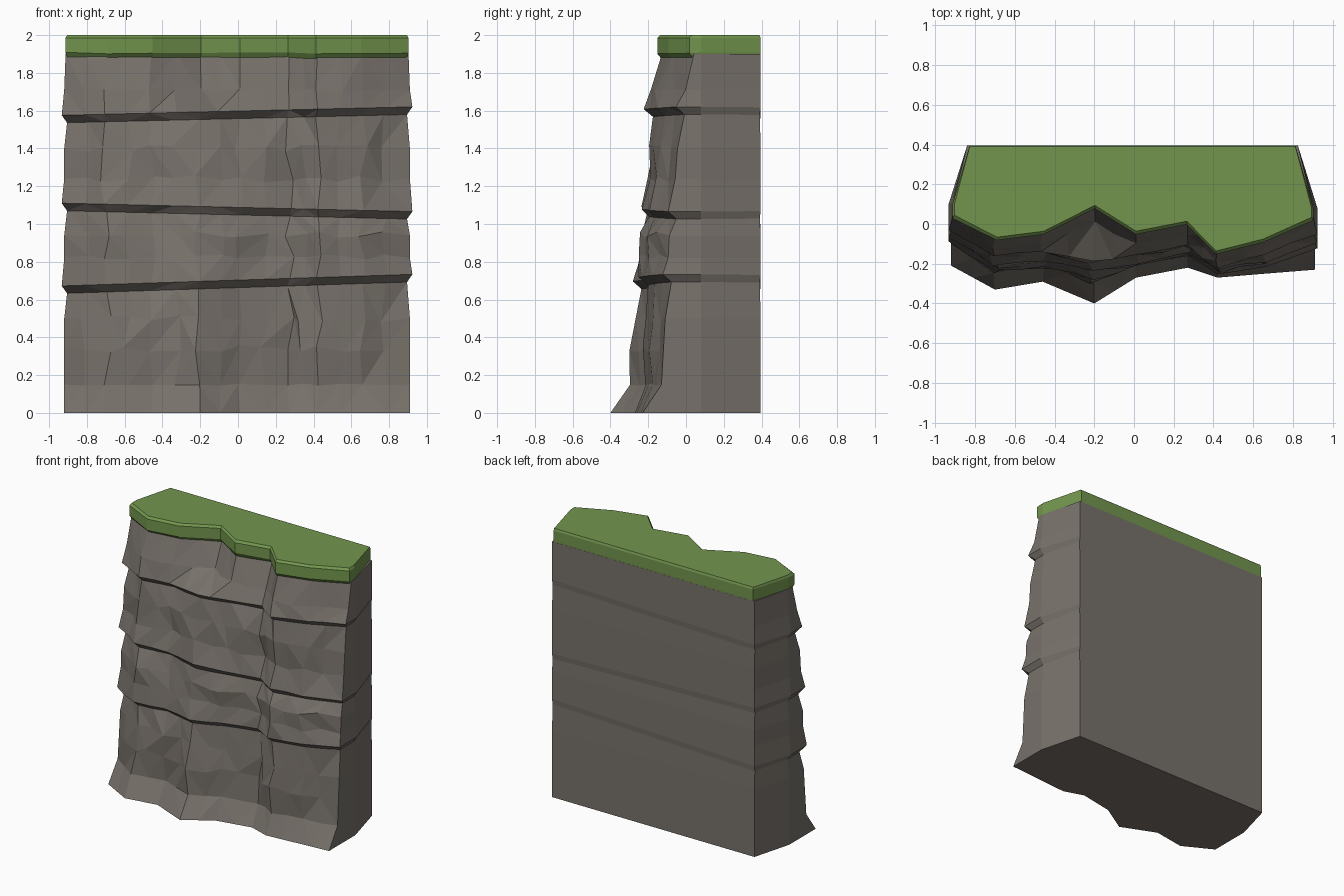
import bpy, bmesh, random
from mathutils import Vector

random.seed(4)
if "Cube" in bpy.data.objects:
    bpy.data.objects.remove(bpy.data.objects["Cube"])


def material(name, rgb):
    m = bpy.data.materials.new(name)
    m.use_nodes = True
    m.diffuse_color = (*rgb, 1)
    m.node_tree.nodes["Principled BSDF"].inputs["Base Color"].default_value = (*rgb, 1)
    return m


ROCK = material("grey_brown_rock", (0.185, 0.165, 0.145))
GRASS = material("grass_green", (0.17, 0.30, 0.075))

BACK = 0.395
COLUMNS = [-92, -70, -46, -20, 1, 27, 42, 66, 91]

# Cliff face depth (hundredths) per column, keyed by height
DEPTHS = {
    0.00: [-21, -33, -29, -40, -27, -22, -27, -25, -23],
    0.15: [-10, -25, -20, -30, -20, -14, -22, -18, -13],
    0.50: [-7, -21, -21, -27, -18, -15, -22, -19, -11],
    0.92: [-6, -22, -17, -25, -21, -13, -25, -19, -9],
    1.20: [-4, -17, -15, -20, -17, -11, -18, -15, -6],
    1.60: [-1, -14, -12, -17, -13, -9, -20, -13, -3],
    1.72: [1, -13, -10, 2, -10, -6, -19, -12, 0],
    1.90: [4, -7, -4, 9, -4, 1, -14, -8, 3],
}


def depth(column, z):
    keys = sorted(DEPTHS)
    for low, high in zip(keys, keys[1:]):
        if z <= high:
            t = (z - low) / (high - low)
            return (DEPTHS[low][column] * (1 - t) + DEPTHS[high][column] * t) / 100
    return DEPTHS[keys[-1]][column] / 100


def ring(z, tilt=0, push=0, rough=0, back=BACK, midpoints=True):
    """Closed outline at one height: side, front columns, side, back."""
    front = [Vector((x / 100, depth(i, z) - push, z)) for i, x in enumerate(COLUMNS)]
    front[0].x -= push * 0.6
    front[-1].x += push * 0.6
    pts = []
    for i, p in enumerate(front):
        pts.append(p)
        if midpoints and i < len(front) - 1:
            pts.append((p + front[i + 1]) / 2)
    for p in pts[1:-1]:
        p.x += random.uniform(-1.6, 1.6) * rough
        p.y += random.uniform(-1, 1) * rough
        p.z += random.uniform(-1, 1) * rough * (tilt == 0)
    side = 0.91 + push * 0.6
    pts = ([Vector((-0.84, back, z)), Vector((-side - 0.01, 0.10, z))] + pts
           + [Vector((side, 0.08, z)), Vector((0.825, back, z))])
    for p in pts:
        p.z += tilt * p.x
    return pts


def loft(name, rings, mat, scatter=False):
    bm = bmesh.new()
    loops = [[bm.verts.new(p) for p in r] for r in rings]
    n = len(loops[0])
    for a, b in zip(loops, loops[1:]):
        for i in range(n):
            j = (i + 1) % n
            if scatter and 0 < i < n - 2:
                # Irregular triangle facets on the weathered face
                if random.random() < 0.5:
                    bm.faces.new((a[i], a[j], b[j]))
                    bm.faces.new((a[i], b[j], b[i]))
                else:
                    bm.faces.new((a[i], a[j], b[i]))
                    bm.faces.new((a[j], b[j], b[i]))
            else:
                bm.faces.new((a[i], a[j], b[j], b[i]))
    bm.faces.new(loops[0])
    bm.faces.new(loops[-1])
    bmesh.ops.recalc_face_normals(bm, faces=bm.faces)
    mesh = bpy.data.meshes.new(name)
    bm.to_mesh(mesh)
    bm.free()
    mesh.materials.append(mat)
    obj = bpy.data.objects.new(name, mesh)
    bpy.context.collection.objects.link(obj)
    return obj


# Rock cliff: weathered layers, each overhanging the one below
def ledge(z, tilt):
    return [ring(z - 0.022, tilt, -0.025, 0.006, BACK - 0.004),
            ring(z + 0.018, tilt, 0.022, 0.008)]


def layer(*heights):
    return [ring(z, 0, 0, 0.018) for z in heights]


cliff = [ring(0)] + [ring(0.15, rough=0.006)] + layer(0.34, 0.50)
cliff += ledge(0.685, 0.033) + layer(0.82, 0.94)
cliff += ledge(1.07, -0.024) + layer(1.24, 1.40)
cliff += ledge(1.58, 0.024) + [ring(1.71, 0, 0, 0.008), ring(1.90, 0, -0.012)]
loft("rock_cliff", cliff, ROCK, scatter=True)


# Grass cap: tucked lower rim, upright side, bevelled top edge
def cap_ring(z, push, back, wobble=0):
    pts = ring(1.90, push=push, back=back, midpoints=False)
    for p in pts:
        p.x *= 0.985
        p.z = z + random.uniform(-1, 1) * wobble
    return pts


cap = [cap_ring(1.87, -0.015, BACK - 0.004, 0.008),
       cap_ring(1.905, 0.012, BACK, 0.004),
       cap_ring(1.985, 0.012, BACK),
       cap_ring(2.0, -0.004, BACK - 0.006)]
loft("grass_cap", cap, GRASS)
